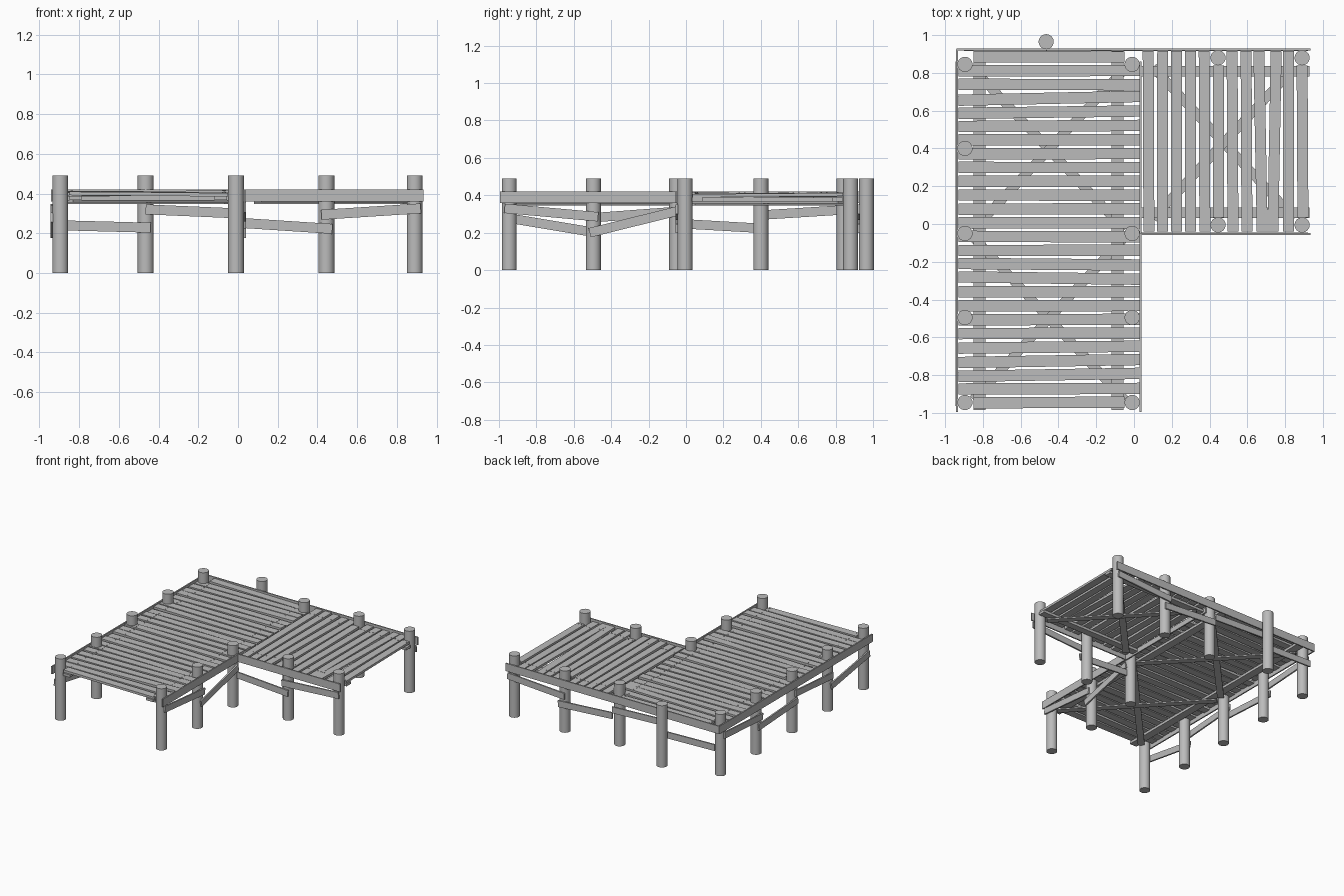
import bpy, math, random
from mathutils import Vector, Matrix

if "Cube" in bpy.data.objects:
    bpy.data.objects.remove(bpy.data.objects["Cube"])
random.seed(4)

wood = bpy.data.materials.new("grey wood")
wood.diffuse_color = (0.5, 0.5, 0.5, 1)
wood.use_nodes = True
wood.node_tree.nodes["Principled BSDF"].inputs["Base Color"].default_value = wood.diffuse_color


def board(name, a, b, width, thick, side):
    """Box from a to b; 'side' is the approximate direction of its thickness."""
    a, b = Vector(a), Vector(b)
    x = (b - a).normalized()
    n = Vector(side)
    n = (n - x * n.dot(x)).normalized()
    w = n.cross(x)
    bpy.ops.mesh.primitive_cube_add(size=1)
    o = bpy.context.object
    o.name = name
    m = Matrix((x * (b - a).length, w * width, n * thick)).transposed().to_4x4()
    m.translation = (a + b) / 2
    o.data.transform(m)
    o.data.materials.append(wood)
    return o


# round posts
posts = [(-.465, .965), (.445, .88), (.89, .88), (.445, -.005), (.89, -.005), (-.895, .4)]
posts += [(x, y) for x in (-.895, -.01) for y in (-.945, -.05)]
posts += [(-.895, .845), (-.01, .845), (-.895, -.495), (-.01, -.495)]
for x, y in posts:
    bpy.ops.mesh.primitive_cylinder_add(vertices=24, radius=.04, depth=.49, location=(x, y, .245))
    o = bpy.context.object
    o.name = "post"
    o.data.materials.append(wood)
    bpy.ops.object.shade_smooth_by_angle(angle=math.radians(35))

# rim boards around the deck
X, Y, Z = (1, 0, 0), (0, 1, 0), (0, 0, 1)
board("rim_left", (-.938, -.995, .39), (-.938, .925, .39), .062, .01, X)
board("rim_back", (-.94, .923, .39), (.935, .923, .39), .062, .01, Y)
board("rim_inner", (.035, -.995, .39), (.035, -.05, .39), .062, .01, X)
board("rim_front", (.03, -.052, .39), (.935, -.052, .39), .062, .01, Y)
board("rim_middle", (.035, -.05, .375), (.035, .86, .375), .04, .01, X)

# flat stringers beneath the planks
for x in (-.818, -.087):
    board("stringer", (x, -.985, .378), (x, .915, .378), .062, .02, Z)
for y in (.808, .06):
    board("stringer", (.04, y, .378), (.93, y, .378), .055, .02, Z)

# crossed bracing under the deck
for x0, x1, y0, y1 in ((-.85, -.05, -.03, .82), (-.85, -.05, -.93, -.07), (.1, .85, .03, .83)):
    board("cross_brace", (x0, y0, .362), (x1, y1, .362), .05, .012, Z)
    board("cross_brace", (x0, y1, .351), (x1, y0, .351), .05, .01, Z)


def nail(x, y, z):
    bpy.ops.mesh.primitive_cylinder_add(vertices=6, radius=.004, depth=.008, location=(x, y, z))
    o = bpy.context.object
    o.name = "nail"
    o.data.materials.append(wood)


# planks across the long section
skew = {3: .02, 4: .012, 5: .006, 15: -.008, 16: -.012, 21: .01, 22: .016, 23: .016}
for i in range(26):
    y = .885 - i * .0732
    short = i in (0, 25)
    x0, x1 = (-.85, -.05) if short else (-.93, .032)
    s = skew.get(i, random.uniform(-.003, .003))
    r = random.uniform(-.006, .006)
    z = .4 + random.uniform(-.003, .003)
    board("plank", (x0, y - s / 2, z - r), (x1, y + s / 2, z + r), .06, .018, Z)
    for nx in (-.832, -.07):
        t = (nx + .45) / .48
        for d in (-.015, .015):
            nail(nx + random.uniform(-.008, .008), y + d + s / 2 * t, z + r * t + .007)

# planks along the side section
for i in range(12):
    x = .077 + i * .0741
    y0, y1 = (.035, .838) if i in (5, 11) else (-.04, .915)
    s = {8: .018, 9: -.018}.get(i, random.uniform(-.006, .006))
    r = random.uniform(-.006, .006)
    z = .4 + random.uniform(-.003, .003)
    board("plank", (x + s / 2, y0, z - r), (x - s / 2, y1, z + r), .058, .018, Z)
    for ny in (.055, .82):
        t = (ny - .437) / .475
        for d in (-.015, .015):
            nail(x + d - s / 2 * t, ny + random.uniform(-.008, .008), z + r * t + .007)

# sloping side braces: (start, z at start, end, z at end)
runs = [(.0, .253, .475, .222), (.42, .293, .92, .325)]
for a, za, b, zb in runs:
    board("front_brace", (a, -.05, za), (b, -.05, zb), .05, .012, Y)
for a, za, b, zb in runs + [(-.9, .24, -.44, .228), (-.465, .32, .0, .3)]:
    board("back_brace", (a, .923, za), (b, .923, zb), .05, .012, Y)
for a, za, b, zb in [(-.97, .33, -.47, .285), (-.515, .2, -.05, .315)]:
    board("inner_brace", (.035, a, za), (.035, b, zb), .05, .012, X)
for a, za, b, zb in [(-.96, .28, -.48, .2), (-.5, .28, -.03, .315),
                     (-.06, .25, .43, .222), (.38, .293, .86, .323)]:
    board("left_brace", (-.938, a, za), (-.938, b, zb), .05, .012, X)
